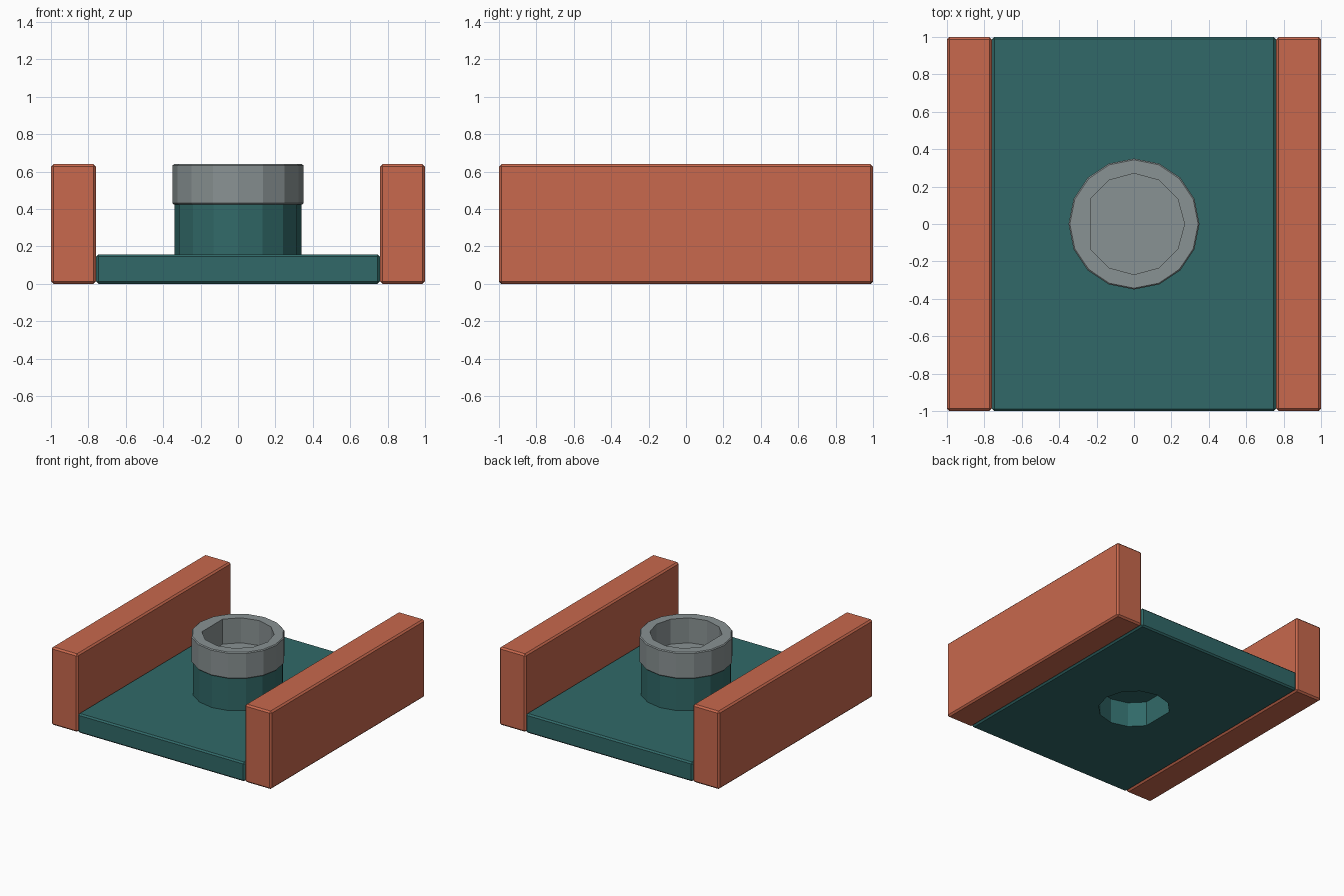
import bpy, bmesh, math

if "Cube" in bpy.data.objects:
    bpy.data.objects.remove(bpy.data.objects["Cube"])


def material(name, rgb):
    # convert 0-255 display colour to linear
    m = bpy.data.materials.new(name)
    lin = [(c / 255 / 12.92) if c < 10 else ((c / 255 + 0.055) / 1.055) ** 2.4 for c in rgb]
    m.diffuse_color = (*lin, 1)
    m.use_nodes = True
    m.node_tree.nodes["Principled BSDF"].inputs["Base Color"].default_value = m.diffuse_color
    return m


TERRACOTTA = material("terracotta", (200, 104, 77))
TEAL = material("dark teal", (49, 105, 104))
GREY = material("grey", (137, 146, 147))


def prism(name, outline, z0, z1, mat=None, bevel=0.0):
    """Extrude a flat outline from z0 to z1."""
    bm = bmesh.new()
    face = bm.faces.new([bm.verts.new((x, y, z0)) for x, y in outline])
    top = bmesh.ops.extrude_face_region(bm, geom=[face])["geom"]
    for v in top:
        if isinstance(v, bmesh.types.BMVert):
            v.co.z = z1
    bmesh.ops.recalc_face_normals(bm, faces=bm.faces)
    me = bpy.data.meshes.new(name)
    bm.to_mesh(me)
    bm.free()
    ob = bpy.data.objects.new(name, me)
    bpy.context.collection.objects.link(ob)
    if mat:
        me.materials.append(mat)
    if bevel:
        mod = ob.modifiers.new("Bevel", "BEVEL")
        mod.width, mod.segments = bevel, 1
        mod.limit_method, mod.angle_limit = "ANGLE", math.radians(40)
    return ob


def rect(x0, x1, y0, y1):
    return [(x0, y0), (x1, y0), (x1, y1), (x0, y1)]


def polygon(r, n, skip=()):
    return [(r * math.cos(math.tau * i / n), r * math.sin(math.tau * i / n))
            for i in range(n) if i not in skip]


def cut(ob, cutter):
    mod = ob.modifiers.new("Hole", "BOOLEAN")
    mod.object, mod.operation, mod.solver = cutter, "DIFFERENCE", "EXACT"
    cutter.hide_render = True
    cutter.hide_set(True)


# side walls
for side, s in (("left", -1), ("right", 1)):
    x0, x1 = sorted((s * 0.76, s * 1.0))
    prism(side + "_wall", rect(x0, x1, -1, 1), 0, 0.64, TERRACOTTA, 0.013)

# base plate, hub post and cup
plate = prism("base_plate", rect(-0.758, 0.758, -1, 1), 0, 0.158, TEAL, 0.012)
post = prism("hub_post", polygon(0.34, 16), 0.158, 0.428, TEAL)
cup = prism("hub_cup", polygon(0.35, 16), 0.424, 0.64, GREY, 0.007)

# flat-sided sockets, above and below (twelve sides with one corner cut off)
socket = polygon(0.27, 12, skip=(6,))
lower = prism("lower_socket_cutter", socket, -0.1, 0.205, TEAL)
upper = prism("upper_socket_cutter", socket, 0.435, 0.8, GREY)
cut(plate, lower)
cut(post, lower)
cut(cup, upper)

# apply modifiers, then remove the cutters
deps = bpy.context.evaluated_depsgraph_get()
done = [(o, bpy.data.meshes.new_from_object(o.evaluated_get(deps)))
        for o in bpy.context.collection.objects if o.modifiers]
for o, me in done:
    o.modifiers.clear()
    o.data = me
for c in (lower, upper):
    bpy.data.objects.remove(c)
